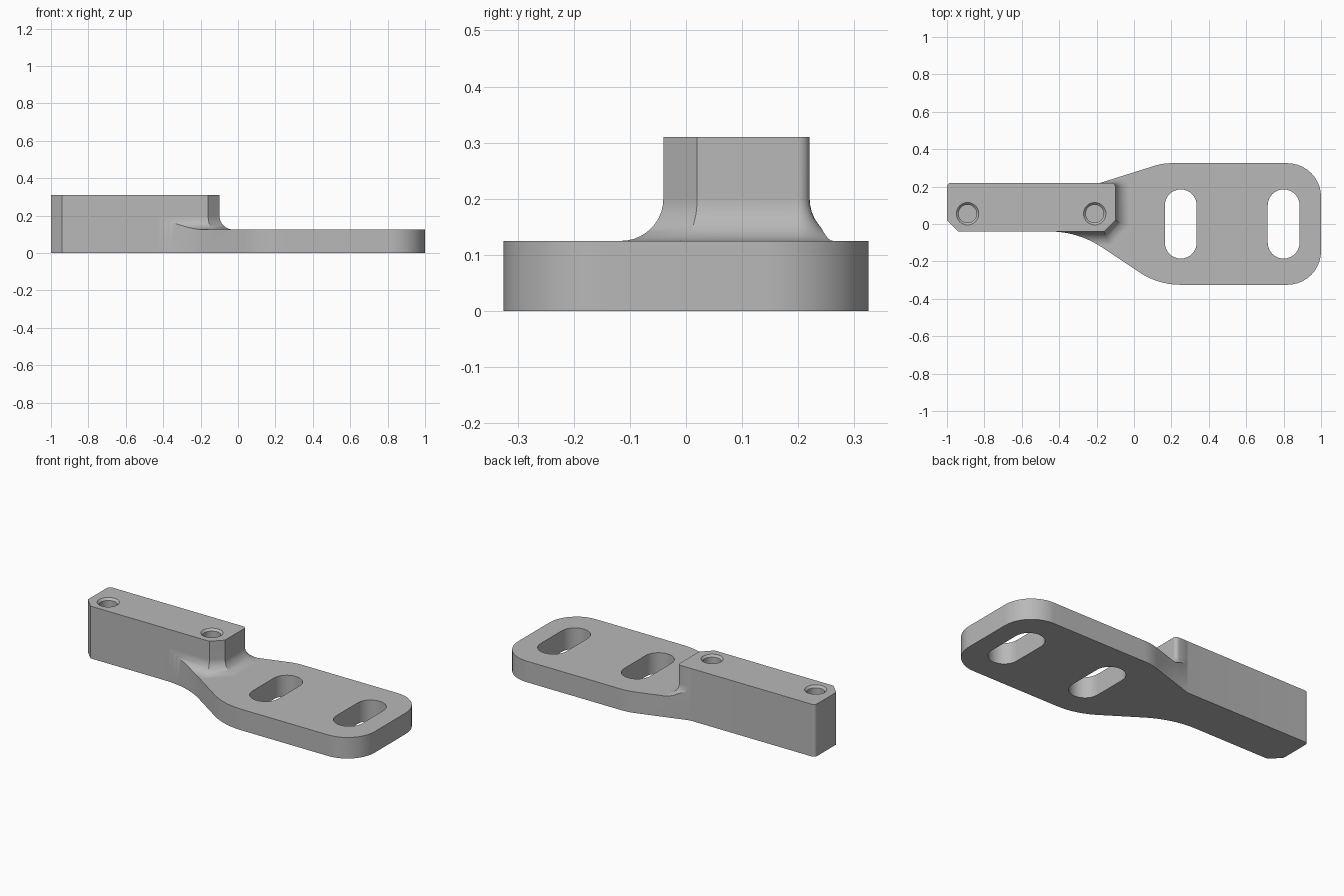
import bpy, bmesh
from math import sin, cos, radians, pi

cube = bpy.data.objects.get("Cube")
if cube:
    bpy.data.objects.remove(cube)

grey = bpy.data.materials.new("plain grey")
grey.use_nodes = True
colour = (0.48, 0.48, 0.48, 1)
grey.diffuse_color = colour
grey.node_tree.nodes["Principled BSDF"].inputs["Base Color"].default_value = colour

PLATE_Z, TOP_Z, FILLET = 0.125, 0.31, 0.075


def arc(cx, cy, r, start, end, steps=10):
    angles = [radians(start + (end - start) * i / steps) for i in range(steps + 1)]
    return [(cx + r * cos(a), cy + r * sin(a)) for a in angles]


def grow(outline, d):
    """Mitred outward offset of a counter-clockwise convex outline."""
    result = []
    n = len(outline)
    for i, (x, y) in enumerate(outline):
        px, py = outline[i - 1]
        qx, qy = outline[(i + 1) % n]
        l1 = ((x - px) ** 2 + (y - py) ** 2) ** 0.5
        l2 = ((qx - x) ** 2 + (qy - y) ** 2) ** 0.5
        n1 = ((y - py) / l1, (px - x) / l1)
        n2 = ((qy - y) / l2, (x - qx) / l2)
        k = d / (1 + n1[0] * n2[0] + n1[1] * n2[1])
        result.append((x + k * (n1[0] + n2[0]), y + k * (n1[1] + n2[1])))
    return result


def loft(name, layers):
    """Closed solid through (outline, z) layers, from bottom to top."""
    bm = bmesh.new()
    rings = [[bm.verts.new((x, y, z)) for x, y in pts] for pts, z in layers]
    n = len(rings[0])
    bm.faces.new(rings[0][::-1])
    bm.faces.new(rings[-1])
    for a, b in zip(rings, rings[1:]):
        for i in range(n):
            j = (i + 1) % n
            bm.faces.new((a[i], a[j], b[j], b[i]))
    bmesh.ops.recalc_face_normals(bm, faces=bm.faces)
    mesh = bpy.data.meshes.new(name)
    bm.to_mesh(mesh)
    bm.free()
    mesh.materials.append(grey)
    obj = bpy.data.objects.new(name, mesh)
    bpy.context.collection.objects.link(obj)
    return obj


def combine(target, tool, operation):
    mod = target.modifiers.new(operation, "BOOLEAN")
    mod.operation, mod.solver, mod.object = operation, "EXACT", tool
    bpy.context.view_layer.objects.active = target
    bpy.ops.object.modifier_apply(modifier=mod.name)
    bpy.data.objects.remove(tool)


# Full plan outline: chamfered bar on the left, flared plate on the right
plan = [(-1, 0.02), (-0.94, -0.04)]
plan += arc(-0.45, -0.54, 0.5, 90, 57)
plan += arc(0.25, 0.075, 0.4, 237, 270)
plan += arc(0.82, -0.145, 0.18, 270, 360)
plan += arc(0.82, 0.145, 0.18, 0, 90)
plan += arc(0.2, 0.025, 0.3, 90, 107.5)
plan += [(-0.18, 0.22)]
plan += arc(-0.98, 0.20, 0.02, 90, 180, 5)
bracket = loft("bracket", [(plan, 0), (plan, TOP_Z)])

# Envelope: raised bar that sweeps down into the plate through a fillet
bar = [(-1.2, -0.04), (-0.16, -0.04), (-0.1, 0.02)]
bar += arc(-0.12, 0.20, 0.02, 0, 90, 5) + [(-1.2, 0.22)]
bar = grow(bar, 0.0004)
layers = [(grow(bar, 2), -0.1), (grow(bar, 2), PLATE_Z)]
for i in range(11):
    a = pi / 2 * i / 10
    layers.append((grow(bar, FILLET * (1 - sin(a))), PLATE_Z + FILLET * (1 - cos(a))))
layers.append((bar, TOP_Z + 0.1))
combine(bracket, loft("envelope", layers), "INTERSECT")

# Long slots through the plate
for x in (0.25, 0.80):
    slot = arc(x, 0.1, 0.085, 0, 180, 16) + arc(x, -0.1, 0.085, 180, 360, 16)
    combine(bracket, loft("slot_cutter", [(slot, -0.1), (slot, 0.25)]), "DIFFERENCE")

# Blind, countersunk screw holes in the bar
for x in (-0.89, -0.21):
    narrow, wide = (arc(x, 0.055, r, 0, 348.75, 31) for r in (0.048, 0.06))
    hole = [(narrow, 0.1), (narrow, TOP_Z - 0.012), (wide, TOP_Z), (wide, TOP_Z + 0.1)]
    combine(bracket, loft("hole_cutter", hole), "DIFFERENCE")

# Smooth curved walls, crisp edges, level flats
bpy.ops.object.select_all(action="DESELECT")
bracket.select_set(True)
bpy.context.view_layer.objects.active = bracket
bpy.ops.object.shade_smooth_by_angle(angle=radians(28))
weighted = bracket.modifiers.new("flat_normals", "WEIGHTED_NORMAL")
weighted.keep_sharp = True
